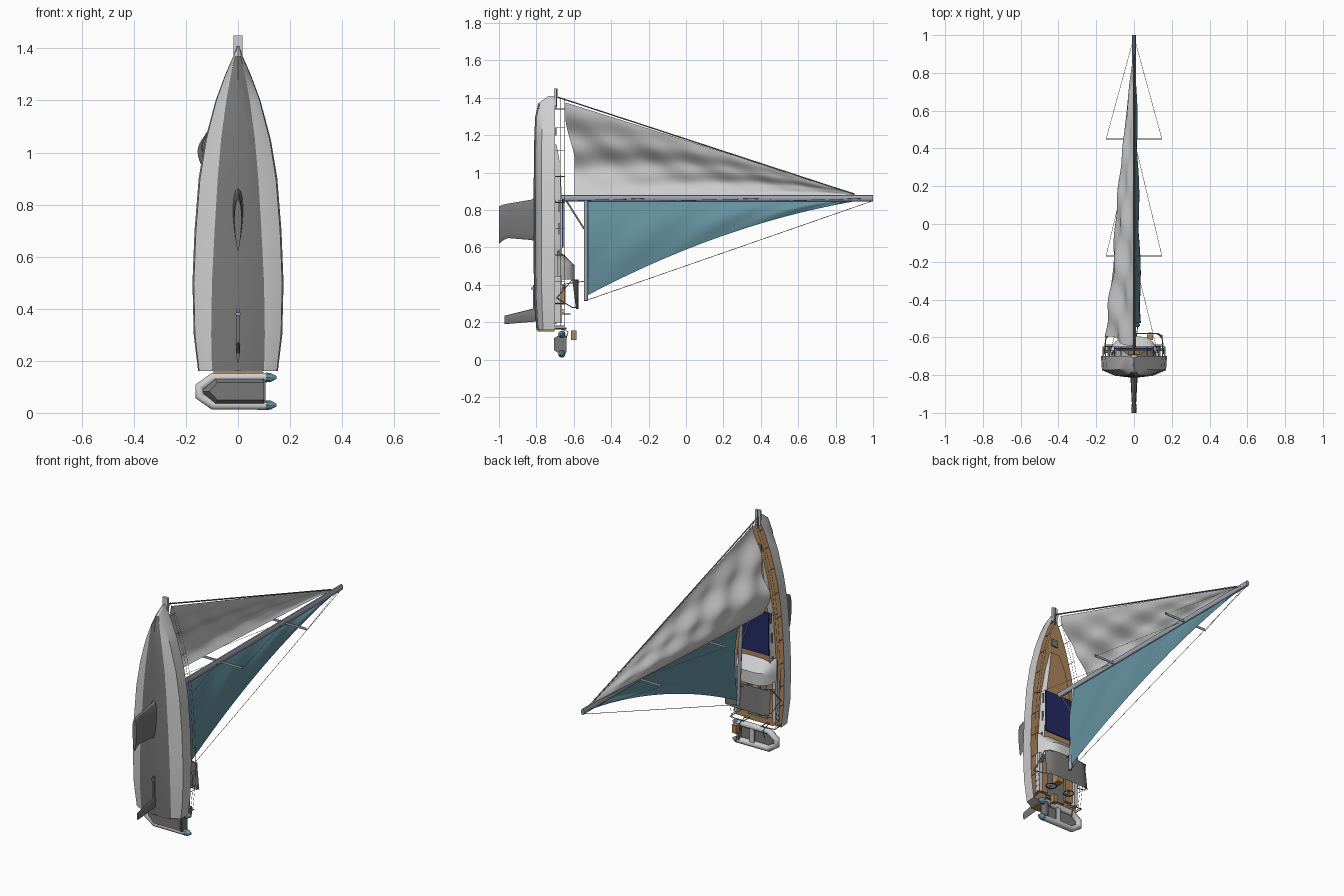
import bpy, bmesh, math
from mathutils import Vector

cube = bpy.data.objects.get("Cube")
if cube:
    bpy.data.objects.remove(cube)


def material(name, r, g, b):
    m = bpy.data.materials.new(name)
    m.use_nodes = True
    m.diffuse_color = (r, g, b, 1)
    m.node_tree.nodes["Principled BSDF"].inputs["Base Color"].default_value = (r, g, b, 1)
    return m


LIGHT = material("light grey", .62, .62, .62)
DARK = material("dark grey", .19, .19, .19)
WOOD = material("teak", .43, .24, .105)
NAVY = material("navy", .018, .024, .13)
TEAL = material("teal", .13, .29, .35)
SAIL = material("sail white", .60, .60, .60)
METAL = material("blue grey metal", .34, .38, .45)
BLACK = material("charcoal", .06, .06, .06)


def make(name, verts, faces, mats, rule=None, smooth=True):
    me = bpy.data.meshes.new(name)
    me.from_pydata(verts, [], faces)
    for m in mats:
        me.materials.append(m)
    bm = bmesh.new()
    bm.from_mesh(me)
    bmesh.ops.recalc_face_normals(bm, faces=bm.faces)
    bm.to_mesh(me)
    bm.free()
    if rule:
        for p in me.polygons:
            p.material_index = rule(p)
    ob = bpy.data.objects.new(name, me)
    bpy.context.collection.objects.link(ob)
    if smooth:
        bpy.ops.object.select_all(action='DESELECT')
        ob.select_set(True)
        bpy.context.view_layer.objects.active = ob
        bpy.ops.object.shade_smooth_by_angle(angle=math.radians(28))


def loft(name, rings, mats, rule=None, smooth=True):
    n = len(rings[0])
    faces = [(i * n + j, i * n + (j + 1) % n, (i + 1) * n + (j + 1) % n, (i + 1) * n + j)
             for i in range(len(rings) - 1) for j in range(n)]
    faces += [tuple(range(n)), tuple((len(rings) - 1) * n + j for j in range(n))]
    make(name, [p for r in rings for p in r], faces, mats, rule, smooth)


def surface(name, f, nu, nv, mat):
    verts = [f(i / nu, j / nv) for i in range(nu + 1) for j in range(nv + 1)]
    w = nv + 1
    faces = [(i * w + j, i * w + j + 1, (i + 1) * w + j + 1, (i + 1) * w + j)
             for i in range(nu) for j in range(nv)]
    make(name, verts, faces, [mat])


def box(name, centre, size, mat):
    c, h = Vector(centre), Vector(size) / 2
    rings = [[c + Vector((sx * h.x, sy * h.y, s * h.z))
              for sx, sy in ((-1, -1), (1, -1), (1, 1), (-1, 1))] for s in (-1, 1)]
    loft(name, rings, [mat], smooth=False)


def tube(name, points, r, mat, sides=6, closed=False):
    cu = bpy.data.curves.new(name, 'CURVE')
    cu.dimensions = '3D'
    cu.bevel_depth = r
    cu.bevel_resolution = max(0, sides // 2 - 2)
    cu.use_fill_caps = True
    sp = cu.splines.new('POLY')
    sp.points.add(len(points) - 1)
    for p, co in zip(sp.points, points):
        p.co = (*co, 1)
    sp.use_cyclic_u = closed
    cu.materials.append(mat)
    ob = bpy.data.objects.new(name, cu)
    bpy.context.collection.objects.link(ob)


def lerp(a, b, t):
    return a + (b - a) * t


# Hull stations: height along hull, deck half width, bottom half width, bottom depth
DECK = -.70
stations = [(.16, .153, .10, -.80), (.3, .17, .103, -.81), (.5, .175, .10, -.815),
            (.7, .167, .09, -.815), (.9, .151, .078, -.815), (1.05, .126, .065, -.813),
            (1.2, .086, .045, -.811), (1.3, .049, .027, -.806), (1.37, .018, .01, -.79),
            (1.41, .004, .003, -.735)]


def half_width(z):
    for a, b in zip(stations, stations[1:]):
        if z <= b[0]:
            return lerp(a[1], b[1], (z - a[0]) / (b[0] - a[0]))


rings = []
for z, w, b, y in stations:
    half = [(w, DECK), (lerp(b, w, .93), lerp(y, DECK, .36)), (b, y + .1 * (DECK - y)), (0, y)]
    rings.append([(x, q, z) for x, q in half] + [(-x, q, z) for x, q in half[-2::-1]])


def hull_rule(p):
    if p.normal.y > .9:
        return 2
    return 1 if p.normal.y < -.8 and abs(p.center.x) < .06 else 0


loft("hull", rings, [LIGHT, DARK, WOOD], hull_rule)
box("bow_roller", (0, -.70, 1.405), (.034, .014, .09), LIGHT)
tube("anchor", [(0, -.695, 1.34), (0, -.69, 1.45)], .004, DARK)
box("swim_platform", (0, -.748, .156), (.19, .09, .008), WOOD)


# Fins: tapered foils between a root and a tip
def foil(name, spans, mat):
    rs = []
    for y, z0, z1, t in spans:
        rs.append([(t * math.sin(a) * (1 + .35 * math.cos(a)), y, lerp(z0, z1, .5 + .5 * math.cos(a)))
                   for a in (math.tau * k / 16 for k in range(16))])
    loft(name, rs, [mat])


foil("keel", [(-.79, .63, .875, .02), (-.83, .64, .855, .017), (-.95, .65, .835, .011),
              (-.975, .64, .83, .014), (-1.0, .62, .82, .013)], DARK)
foil("rudder", [(-.79, .205, .28, .008), (-.97, .19, .235, .005)], DARK)
box("drive_leg", (0, -.812, .33), (.012, .012, .14), DARK)
box("propeller", (0, -.822, .38), (.02, .012, .01), METAL)

# Coachroof with teak top and dark side windows
roof = []
for z, w, y in [(.44, .122, -.662), (.62, .118, -.662), (.86, .10, -.664), (1.04, .065, -.672), (1.15, .035, -.692)]:
    roof.append([(w, DECK - .005, z), (w * .88, y, z), (-w * .88, y, z), (-w, DECK - .005, z)])
loft("coachroof", roof, [LIGHT, WOOD], lambda p: 1 if p.normal.y > .8 else 0, smooth=False)
for s in (-1, 1):
    for z in (.56, .70, .82):
        box("window", (s * lerp(.121, .103, (z - .5) / .36) * .95, -.68, z), (.006, .01, .06), DARK)
box("cabin_cover", (0, -.659, .73), (.20, .008, .26), NAVY)
box("fore_hatch", (0, -.697, 1.22), (.045, .008, .045), DARK)

# Cockpit
box("cockpit_floor", (0, -.697, .31), (.13, .008, .24), DARK)
for s in (-1, 1):
    box("cockpit_seat", (s * .09, -.69, .32), (.05, .02, .22), WOOD)
    box("coaming", (s * .13, -.682, .32), (.022, .036, .25), LIGHT)
    box("helm_post", (s * .065, -.675, .26), (.02, .05, .02), LIGHT)
    tube("helm_wheel", [(s * .065 + .03 * math.cos(a), -.65 + .03 * math.sin(a), .245)
                        for a in (math.tau * k / 16 for k in range(16))], .003, BLACK, closed=True)
    tube("winch", [(s * .13, -.665, .39), (s * .13, -.645, .39)], .01, DARK, 8)
box("cockpit_table", (0, -.67, .34), (.04, .05, .09), WOOD)


# Canvas covers over the cockpit
def hood(u, v):
    x = lerp(-1, 1, v)
    rise = .092 if u < .5 else lerp(.092, .015, (u - .5) * 2)
    return (.135 * x, -.688 + rise * (1 - x ** 4), lerp(.43, .58, u))


def awning(u, v):
    x = lerp(-1, 1, v)
    return (.15 * x, -.575 - .033 * x ** 6 * lerp(.4, 1, u), lerp(.27, .43, u))


surface("spray_hood", hood, 8, 16, LIGHT)
surface("awning", awning, 6, 16, DARK)
for z in (.28, .425):
    tube("awning_frame", [(-.158, -.69, .33), (-.15, -.61, z), (-.13, -.58, z),
                          (.13, -.58, z), (.15, -.61, z), (.158, -.69, .33)], .003, METAL)

# Rails on both sides, with posts
rail_z = [.18, .3, .42, .56, .70, .84, .98, 1.12, 1.24, 1.34]
for s in (-1, 1):
    side = [(s * half_width(z) * .96, z) for z in rail_z]
    for y in (-.65, -.672):
        tube("lifeline", [(x, y, z) for x, z in side] + [(0, y, 1.40)], .001, DARK, 4)
    for x, z in side:
        tube("stanchion", [(x, DECK, z), (x, -.648, z)], .002, METAL, 4)
    tube("stern_rail", [(s * .15, -.70, .17), (s * .15, -.64, .17), (s * .06, -.64, .165),
                        (s * .06, -.70, .165)], .003, METAL)

# Mast, boom, spreaders and rigging
MZ = .863
loft("mast", [[(.011 * math.cos(a), y, MZ + .018 * math.sin(a)) for a in
               (math.tau * k / 12 for k in range(12))] for y in (-.67, 1.0)], [METAL])
tube("boom", [(0, -.535, .85), (.022, -.535, .315)], .011, METAL, 8)
tube("vang", [(0, -.64, .85), (.006, -.545, .70)], .005, DARK)
tube("forestay", [(0, -.69, 1.405), (0, .90, .885)], .004, DARK)
tube("topping_lift", [(.022, -.53, .318), (0, 1.0, .85)], .0015, DARK, 4)
tube("mainsheet", [(.02, -.54, .42), (0, -.68, .40)], .002, DARK, 4)
for y in (.45, -.17):
    box("spreaders", (0, y, MZ - .008), (.296, .004, .014), METAL)
for s in (-1, 1):
    for top, end in ((.99, (.148, .45)), (.45, (.148, -.17)), (-.17, (.13, DECK))):
        tube("shroud", [(0, top, MZ), (s * end[0], end[1], MZ - .015)], .001, DARK, 4)


# Sails: u runs up the sail, v runs from the front edge to the back edge
def jib(u, v):
    fall = 1 - u
    sweep = min(1, max(0, (v - .15) / .5))
    y = lerp(lerp(-.645, -.595, sweep * sweep * (3 - 2 * sweep)), .9, u)
    z = lerp(lerp(1.375, .89, u), .88, v)
    x = -.145 * math.sin(math.pi * .75 * v ** 1.5) * fall ** .8
    fold = fall * math.sin(math.pi * v)
    x += fold * (.011 * math.sin(15 * v + 12 * u) + .009 * math.sin(34 * u - 9 * v))
    return (x, y, z)


def mainsail(u, v):
    chord = .505 * (1 - u) - .26 * u * (1 - u)
    x = .02 * v * (1 - u) + .026 * math.sin(math.pi * v) * (1 - u) ** .5
    x += .004 * math.sin(math.pi * v) * math.sin(22 * u + 6 * v)
    return (x, lerp(-.525, .92, u), .85 - chord * v)


surface("jib", jib, 56, 32, SAIL)
surface("mainsail", mainsail, 48, 24, TEAL)

# Inflatable tender slung across the stern
low, high, TY = .03, .136, -.664
tube("tender_tube", [(.11, TY, low), (-.095, TY, low), (-.148, TY, .065), (-.148, TY, .10),
                     (-.095, TY, high), (.11, TY, high)], .019, LIGHT, 10)
for z in (low, high):
    loft("tender_cone", [[(x, TY + r * math.cos(a), z + r * math.sin(a)) for a in
                          (math.tau * k / 10 for k in range(10))]
                         for x, r in ((.108, .0195), (.125, .0185), (.147, .006))], [TEAL])
outer = [(.10, low), (-.09, low), (-.14, .083), (-.09, high), (.10, high)]
inner = [(.10, .05), (-.08, .05), (-.11, .083), (-.08, .116), (.10, .116)]
loft("tender_hull", [[(x, y, z) for x, z in shape] for y, shape in ((-.705, inner), (-.67, outer))],
     [DARK], smooth=False)
box("tender_transom", (.10, -.665, .083), (.012, .05, .09), DARK)
box("tender_bench", (.01, -.655, .083), (.03, .008, .09), LIGHT)
for s in (-1, 1):
    tube("davit", [(s * .08, -.69, .17), (s * .08, -.63, .15), (s * .08, -.645, .10)], .003, METAL)
box("stern_locker", (.085, -.60, .13), (.03, .03, .05), WOOD)
